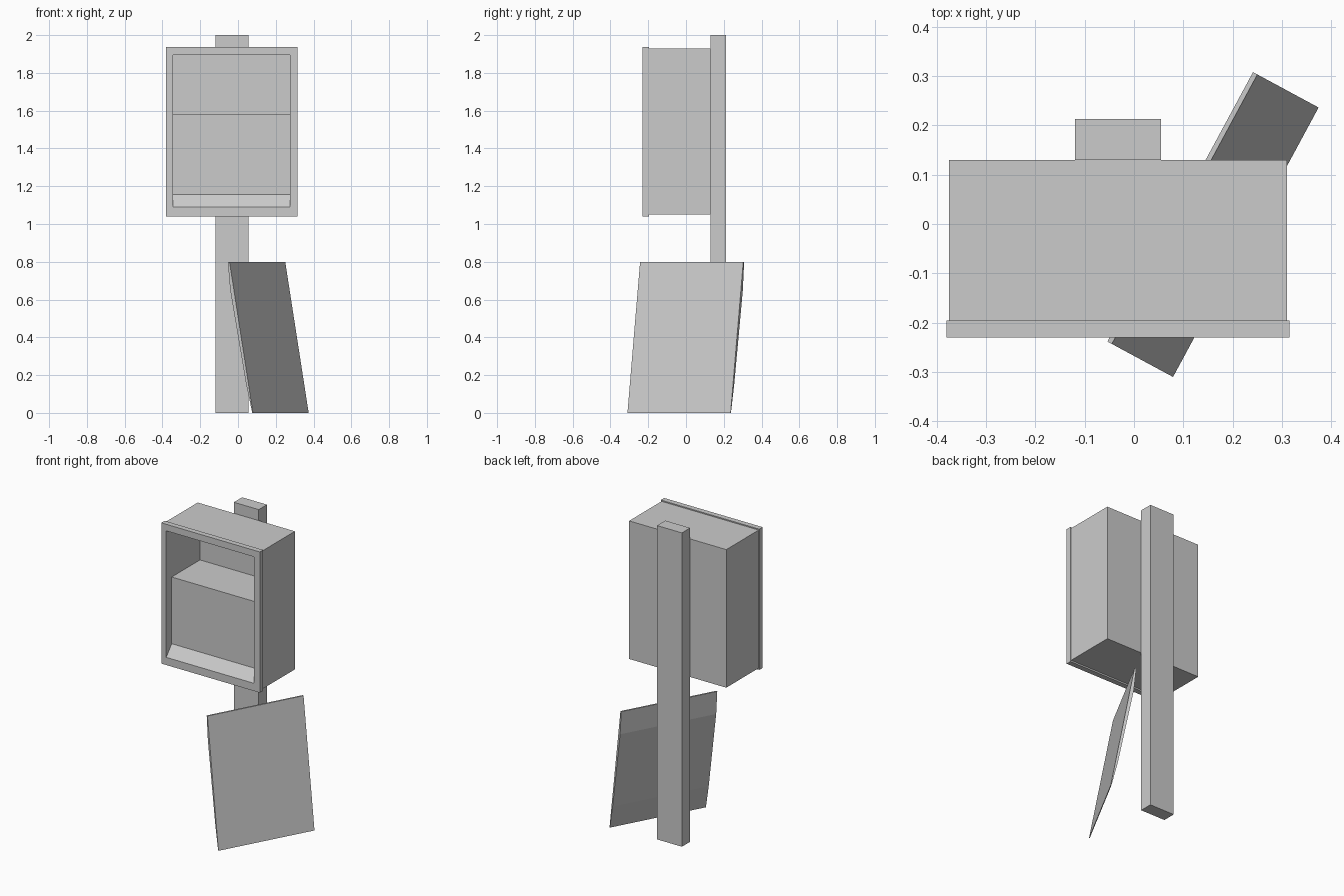
import bpy
import bmesh
from mathutils import Vector

cube = bpy.data.objects.get("Cube")
if cube:
    bpy.data.objects.remove(cube, do_unlink=True)

grey = bpy.data.materials.new("plain grey")
grey.use_nodes = True
GREY = (0.6, 0.6, 0.6, 1)
grey.diffuse_color = GREY
grey.node_tree.nodes["Principled BSDF"].inputs["Base Color"].default_value = GREY


def prism(name, outline, sweep):
    """Extrude a closed 3D outline along the sweep vector."""
    bm = bmesh.new()
    face = bm.faces.new([bm.verts.new(p) for p in outline])
    ext = bmesh.ops.extrude_face_region(bm, geom=[face], use_keep_orig=True)
    moved = [g for g in ext["geom"] if isinstance(g, bmesh.types.BMVert)]
    bmesh.ops.translate(bm, verts=moved, vec=sweep)
    bmesh.ops.recalc_face_normals(bm, faces=bm.faces)
    mesh = bpy.data.meshes.new(name)
    bm.to_mesh(mesh)
    bm.free()
    mesh.materials.append(grey)
    obj = bpy.data.objects.new(name, mesh)
    bpy.context.collection.objects.link(obj)
    return obj


def box(name, x, y, z):
    ring = [(x[0], y[0], z[0]), (x[0], y[1], z[0]), (x[0], y[1], z[1]), (x[0], y[0], z[1])]
    return prism(name, ring, Vector((x[1] - x[0], 0, 0)))


# Post behind the cabinet
box("post", (-0.12, 0.055), (0.13, 0.213), (0, 2))

# Cabinet shell and its slightly larger front rim
housing = box("housing", (-0.375, 0.31), (-0.197, 0.13), (1.05, 1.93))
rim = box("front_rim", (-0.38, 0.315), (-0.23, -0.196), (1.04, 1.937))

# Stepped cavity: sloped sill, block front, shelf, back wall
cavity = [(-0.25, 1.065), (-0.175, 1.155), (-0.175, 1.58),
          (0.11, 1.58), (0.11, 1.895), (-0.25, 1.895)]
cutter = prism("cavity_cutter", [(-0.345, y, z) for y, z in cavity], Vector((0.62, 0, 0)))
cutter.hide_render = True
for part in (housing, rim):
    mod = part.modifiers.new("cavity", "BOOLEAN")
    mod.operation = "DIFFERENCE"
    mod.solver = "EXACT"
    mod.object = cutter
    bpy.context.view_layer.objects.active = part
    bpy.ops.object.modifier_apply(modifier=mod.name)
bpy.data.objects.remove(cutter, do_unlink=True)

# Detached door leaning below: flat outside, slightly bulged inside
corner = Vector((-0.045, -0.243, 0))
along = Vector((0.295, 0.546, 0))
outward = Vector((0.88, -0.475, 0))
HEIGHT, LEAN = 0.8, 0.141


def door_point(z, depth):
    return corner + outward * (LEAN * (1 - z / HEIGHT) - depth) + Vector((0, 0, z))


sides = [(0, 0), (HEIGHT, 0), (HEIGHT, 0.01), (0.65, 0.022), (0.15, 0.014), (0, 0.004)]
prism("door", [door_point(z, d) for z, d in sides], along)
